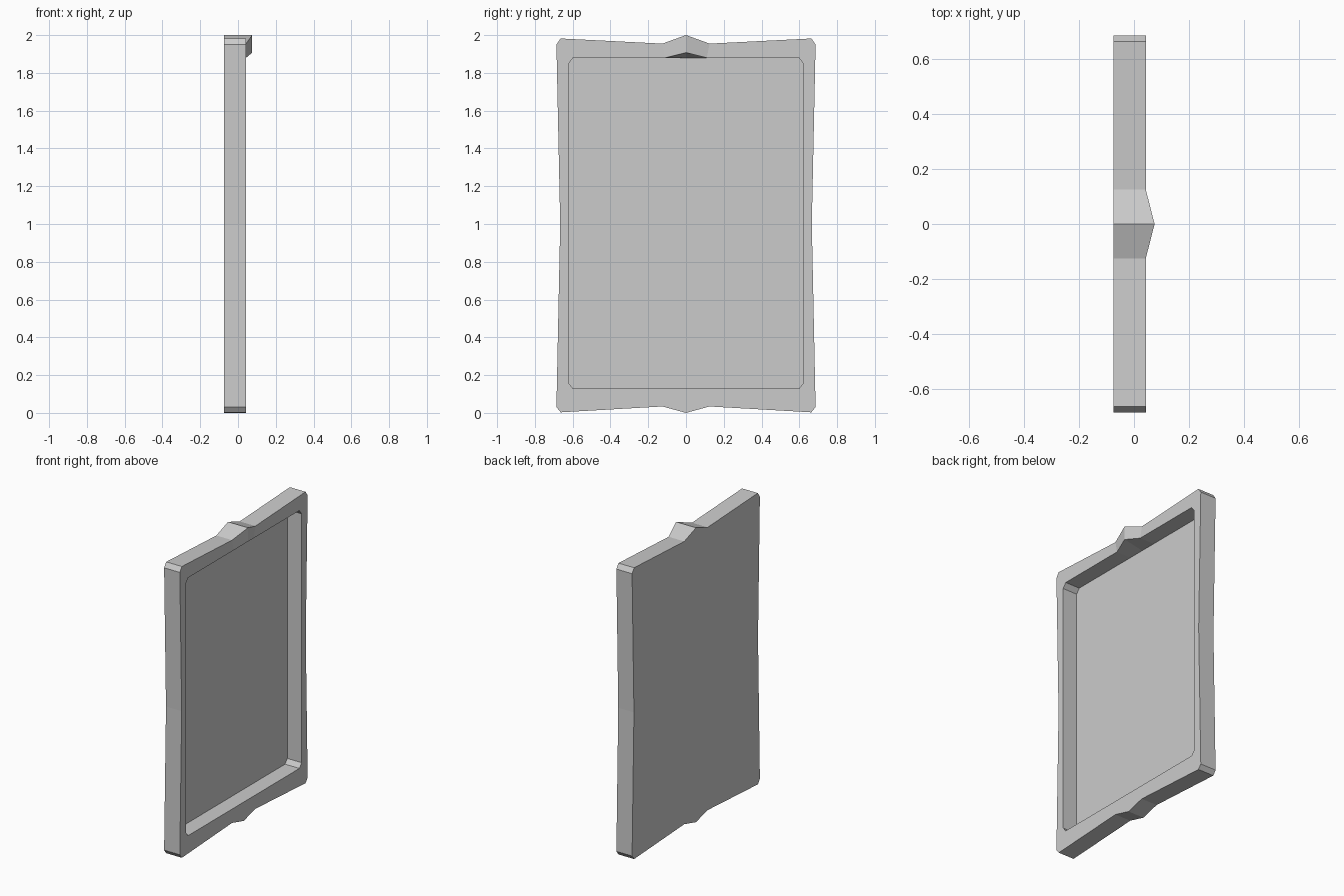
import bpy, bmesh

if "Cube" in bpy.data.objects:
    bpy.data.objects.remove(bpy.data.objects["Cube"])

BACK, FRONT, PANEL, CREST = -0.075, 0.043, -0.065, 0.075

# Half outlines (y, z), running from top centre down to bottom centre
outer = [(0, 2.0), (0.125, 1.955), (0.664, 1.982), (0.686, 1.95), (0.666, 1.0),
         (0.686, 0.032), (0.664, 0.003), (0.125, 0.034), (0, 0.0)]
inner = [(0, 1.907), (0.11, 1.88), (0.598, 1.88), (0.622, 1.848), (0.622, 1.0),
         (0.622, 0.158), (0.598, 0.128), (0.125, 0.128), (0, 0.128)]
recess = [(0, 1.88)] + inner[1:]


def ring(bm, half, x, crest_x=None):
    """Mirror a half outline into a closed loop; the top point may stand forward."""
    full = half + [(-y, z) for y, z in half[-2:0:-1]]
    verts = [bm.verts.new((x, y, z)) for y, z in full]
    if crest_x is not None:
        verts[0].co.x = crest_x
    return verts


def bridge(bm, a, b):
    n = len(a)
    for i in range(n):
        j = (i + 1) % n
        bm.faces.new((a[i], a[j], b[j], b[i]))


bm = bmesh.new()
# Outer wall, front rim with crest, recess wall
rings = [ring(bm, outer, BACK),
         ring(bm, outer, FRONT, CREST),
         ring(bm, inner, FRONT, CREST),
         ring(bm, recess, PANEL)]
for a, b in zip(rings, rings[1:]):
    bridge(bm, a, b)
# Flat back and recessed panel
bm.faces.new(rings[0])
bm.faces.new(rings[-1])
bmesh.ops.recalc_face_normals(bm, faces=bm.faces)

mesh = bpy.data.meshes.new("framed_panel")
bm.to_mesh(mesh)
bm.free()
bpy.context.collection.objects.link(bpy.data.objects.new("framed_panel", mesh))
